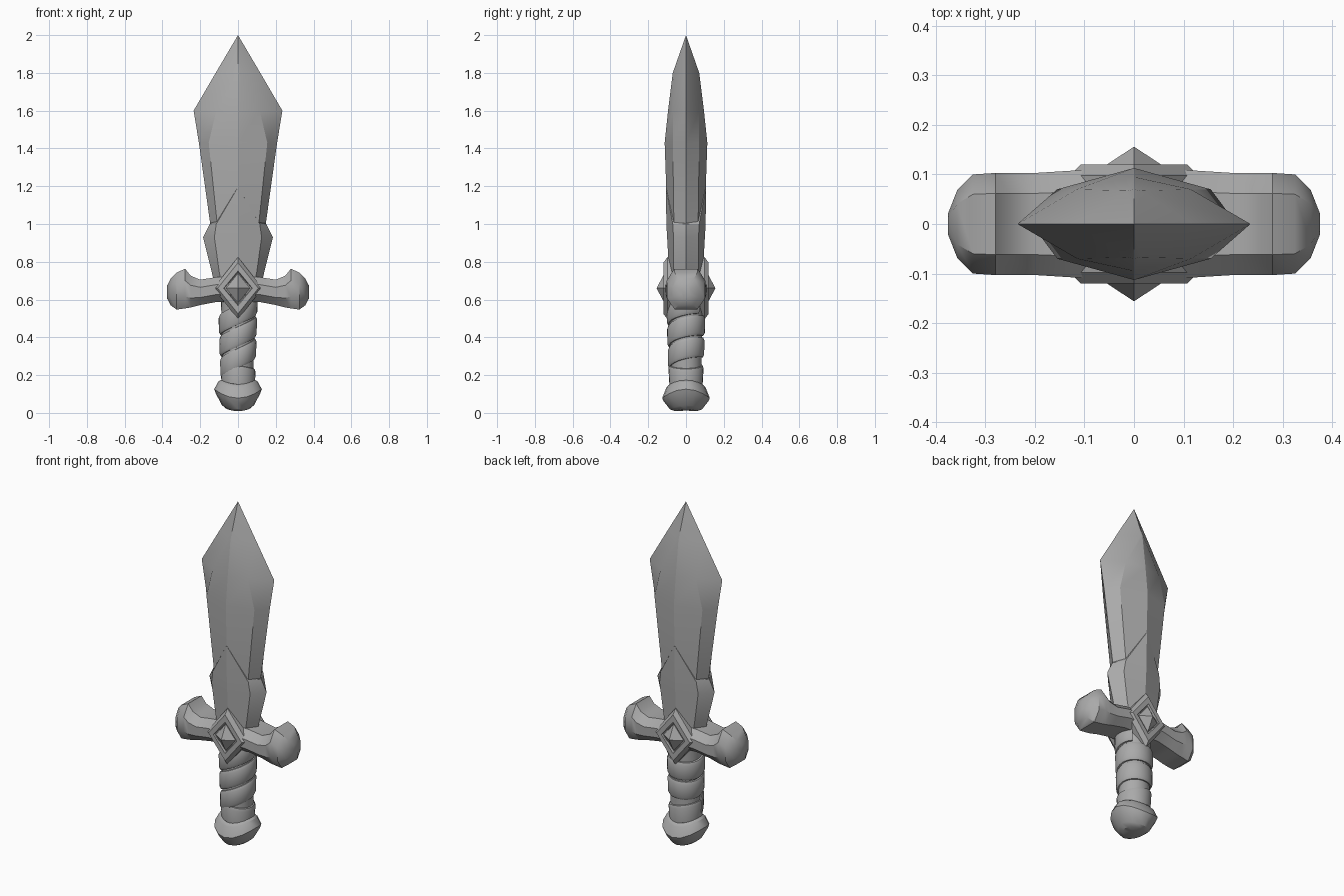
import bpy, bmesh, math

cube = bpy.data.objects.get("Cube")
if cube:
    bpy.data.objects.remove(cube, do_unlink=True)

grey = bpy.data.materials.new("plain_grey")
grey.use_nodes = True
grey.diffuse_color = (0.4, 0.4, 0.4, 1)
grey.node_tree.nodes["Principled BSDF"].inputs["Base Color"].default_value = (0.4, 0.4, 0.4, 1)


def loft(name, rings, angle=30, caps=True):
    """Skin a list of equal-length closed rings of points."""
    bm = bmesh.new()
    rows = [[bm.verts.new(p) for p in ring] for ring in rings]
    n = len(rows[0])
    for a, b in zip(rows, rows[1:]):
        for i in range(n):
            j = (i + 1) % n
            bm.faces.new((a[i], a[j], b[j], b[i]))
    if caps:
        bm.faces.new(rows[0][::-1])
        bm.faces.new(rows[-1])
    bmesh.ops.remove_doubles(bm, verts=bm.verts, dist=0.0005)
    bmesh.ops.recalc_face_normals(bm, faces=bm.faces)
    mesh = bpy.data.meshes.new(name)
    bm.to_mesh(mesh)
    bm.free()
    obj = bpy.data.objects.new(name, mesh)
    bpy.context.collection.objects.link(obj)
    mesh.materials.append(grey)
    bpy.ops.object.select_all(action="DESELECT")
    obj.select_set(True)
    bpy.context.view_layer.objects.active = obj
    bpy.ops.object.shade_smooth_by_angle(angle=math.radians(angle))
    return obj


def blade_ring(z, w, b, t2, t):
    """Bevelled lens: edge at w, bevel line at (b, t2), centre ridge at t."""
    return [(w, 0, z), (b, t2, z), (0, t, z), (-b, t2, z),
            (-w, 0, z), (-b, -t2, z), (0, -t, z), (b, -t2, z)]


# Blade, widening to the shoulders and closing in a point
loft("blade", [blade_ring(*r) for r in (
    (0.64, 0.11, 0.08, 0.06, 0.08), (1.0, 0.147, 0.11, 0.064, 0.098),
    (1.43, 0.207, 0.155, 0.07, 0.113), (1.6, 0.235, 0.115, 0.07, 0.095),
    (1.8, 0.118, 0.012, 0.067, 0.07), (2.0, 0, 0, 0, 0))], 24)

# Flared collar with a pointed top lying over the blade ridge
loft("blade_collar", [blade_ring(*r) for r in (
    (0.64, 0.115, 0.08, 0.065, 0.085), (0.75, 0.14, 0.10, 0.065, 0.09),
    (0.93, 0.185, 0.125, 0.066, 0.1), (1.0, 0.15, 0.115, 0.07, 0.104),
    (1.19, 0.004, 0.003, 0.105, 0.106))], 24)


# Crossguard with swollen ends, lofted along x
def guard_ring(x, c, h, d):
    shape = ((1, 0.4), (0.6, 1), (-0.6, 1), (-1, 0.4), (-1, -0.4), (-0.6, -1), (0.6, -1), (1, -0.4))
    return [(x, d * sy, c + h * sz) for sy, sz in shape]


half = [(0.06, 0.655, 0.068, 0.112), (0.12, 0.652, 0.066, 0.108), (0.2, 0.638, 0.067, 0.103),
        (0.25, 0.642, 0.084, 0.103), (0.28, 0.658, 0.105, 0.103), (0.325, 0.645, 0.098, 0.1),
        (0.357, 0.64, 0.07, 0.068), (0.375, 0.64, 0.035, 0.022)]
stations = [(-x, c, h, d) for x, c, h, d in reversed(half)] + half
loft("crossguard", [guard_ring(*s) for s in stations], 35)


# Diamond frame and pyramid gem on both faces of the guard
def diamond(w, h, y):
    return [(w, y, 0.66), (0, y, 0.66 + h), (-w, y, 0.66), (0, y, 0.66 - h)]


for side, s in (("front", -1), ("back", 1)):
    loft(side + "_diamond_frame", [diamond(w, h, s * y) for w, h, y in (
        (0.13, 0.165, 0), (0.13, 0.165, 0.098), (0.108, 0.135, 0.12),
        (0.076, 0.092, 0.12), (0.07, 0.084, 0.106))], 20)
    loft(side + "_gem", [diamond(w, h, s * y) for w, h, y in (
        (0.064, 0.078, 0.1), (0.064, 0.078, 0.114), (0, 0, 0.156))], 20)


def lathe(name, profile, segments, shift, angle=30):
    """Turn a (radius, z) profile about z; shift(x, y) bends it up or down."""
    rings = []
    for r, z in profile:
        ring = []
        for i in range(segments):
            a = math.tau * i / segments
            x, y = r * math.cos(a), r * math.sin(a)
            ring.append((x, y, z + shift(x, y)))
        rings.append(ring)
    return loft(name, rings, angle)


# Grip core and the lower wrap, which slopes the other way
lathe("grip_core", [(0.08, 0.1), (0.083, 0.3), (0.09, 0.6)], 24, lambda x, y: 0)
lathe("lower_wrap", [(0.08, 0.14), (0.088, 0.15), (0.093, 0.235), (0.088, 0.25), (0.08, 0.253)],
      24, lambda x, y: -0.2 * x)

# Strap wound around the grip
rings = []
steps, turns, pitch = 66, 2.6, 0.115
for k in range(steps + 1):
    t = turns * k / steps
    a = math.tau * t - math.pi * 0.95
    zc = 0.265 + pitch * t
    grow = 0.094 + 0.009 * t / turns
    ring = []
    for r, dz in ((0.078, -0.054), (grow - 0.007, -0.054), (grow, -0.04),
                  (grow + 0.002, 0.035), (grow - 0.005, 0.05), (0.078, 0.052)):
        x, y = r * math.cos(a), r * math.sin(a)
        ring.append((x, y, zc + dz + 0.25 * x))
    rings.append(ring)
loft("grip_strap", rings, 35)

# Pommel, gently saddle-shaped
lathe("pommel", [(0.06, 0.168), (0.09, 0.162), (0.104, 0.15), (0.126, 0.102),
                 (0.118, 0.082), (0.085, 0.03), (0.06, 0.015), (0.0, 0.012)], 16,
      lambda x, y: 1.5 * (x * x - y * y))
